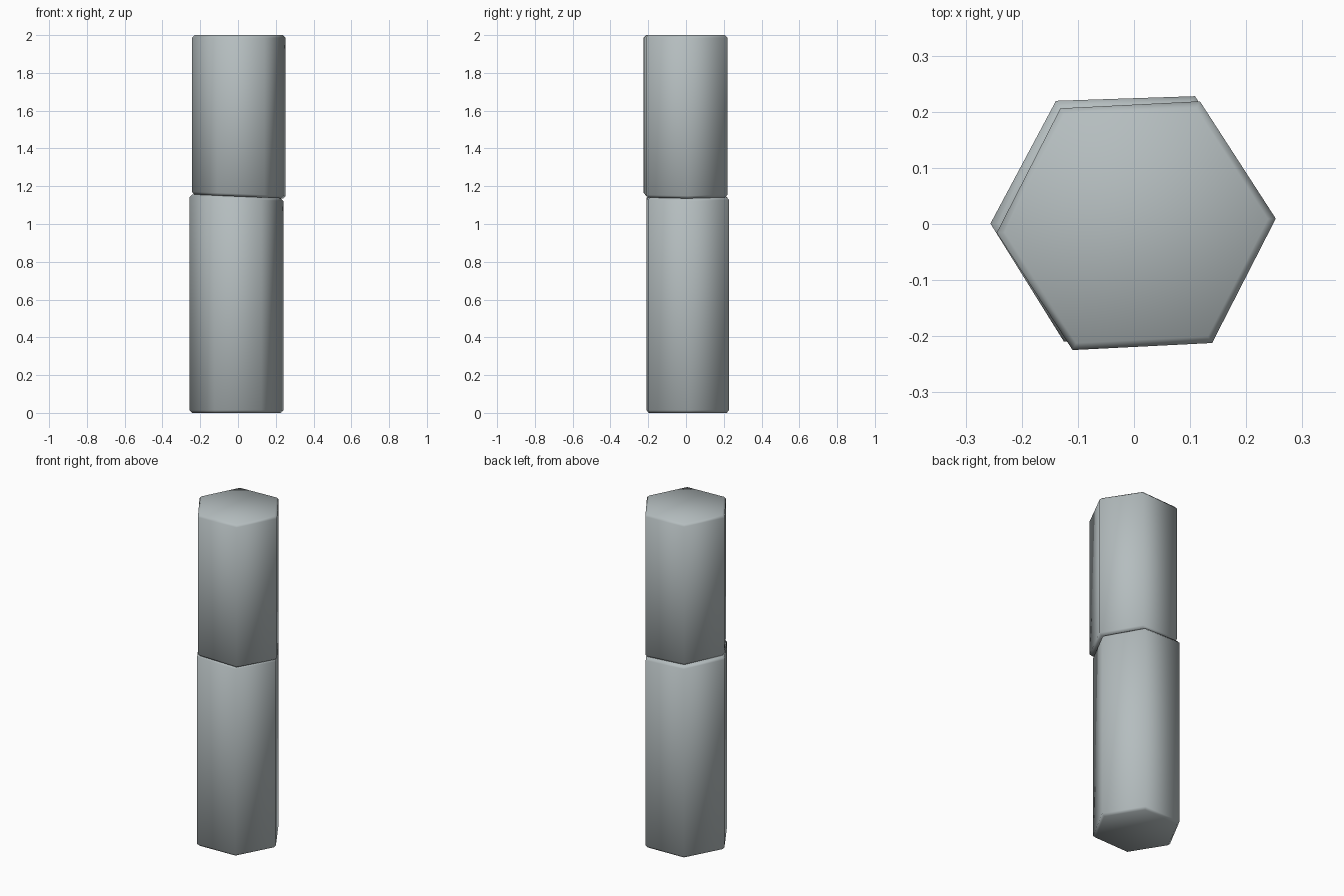
import bpy, bmesh, math

if "Cube" in bpy.data.objects:
    bpy.data.objects.remove(bpy.data.objects["Cube"])

stone = bpy.data.materials.new("grey_stone")
stone.diffuse_color = (0.46, 0.51, 0.52, 1)
stone.use_nodes = True
stone.node_tree.nodes["Principled BSDF"].inputs["Base Color"].default_value = stone.diffuse_color

def fracture(x):
    # Height of the slanted break between the two blocks
    return 1.146 - 0.044 * x

def hex_block(name, cx, cy, radius, turn, bottom, top, chamfer=0.014):
    bm = bmesh.new()
    # Four rings: inset bottom, wall bottom, wall top, inset top
    rings = []
    for inset, height, lift in ((chamfer, bottom, 0), (0, bottom, chamfer),
                                (0, top, -chamfer), (chamfer, top, 0)):
        ring = []
        for i in range(6):
            a = math.radians(60 * i + turn)
            r = radius - inset
            x, y = cx + r * math.cos(a), cy + r * math.sin(a)
            ring.append(bm.verts.new((x, y, height(x) + lift)))
        rings.append(ring)
    for low, high in zip(rings, rings[1:]):
        for i in range(6):
            j = (i + 1) % 6
            bm.faces.new((low[i], low[j], high[j], high[i]))
    bm.faces.new(rings[0][::-1])
    bm.faces.new(rings[-1])
    for f in bm.faces:
        f.smooth = True
    mesh = bpy.data.meshes.new(name)
    bm.to_mesh(mesh)
    bm.free()
    mesh.materials.append(stone)
    obj = bpy.data.objects.new(name, mesh)
    bpy.context.collection.objects.link(obj)
    return obj

# Lower and upper pillar blocks, slightly shifted and twisted
hex_block("lower_pillar_block", -0.008, 0.009, 0.248, 1.9, lambda x: 0.0, fracture)
hex_block("upper_pillar_block", 0.004, -0.003, 0.249, 2.9, fracture, lambda x: 2.0)
